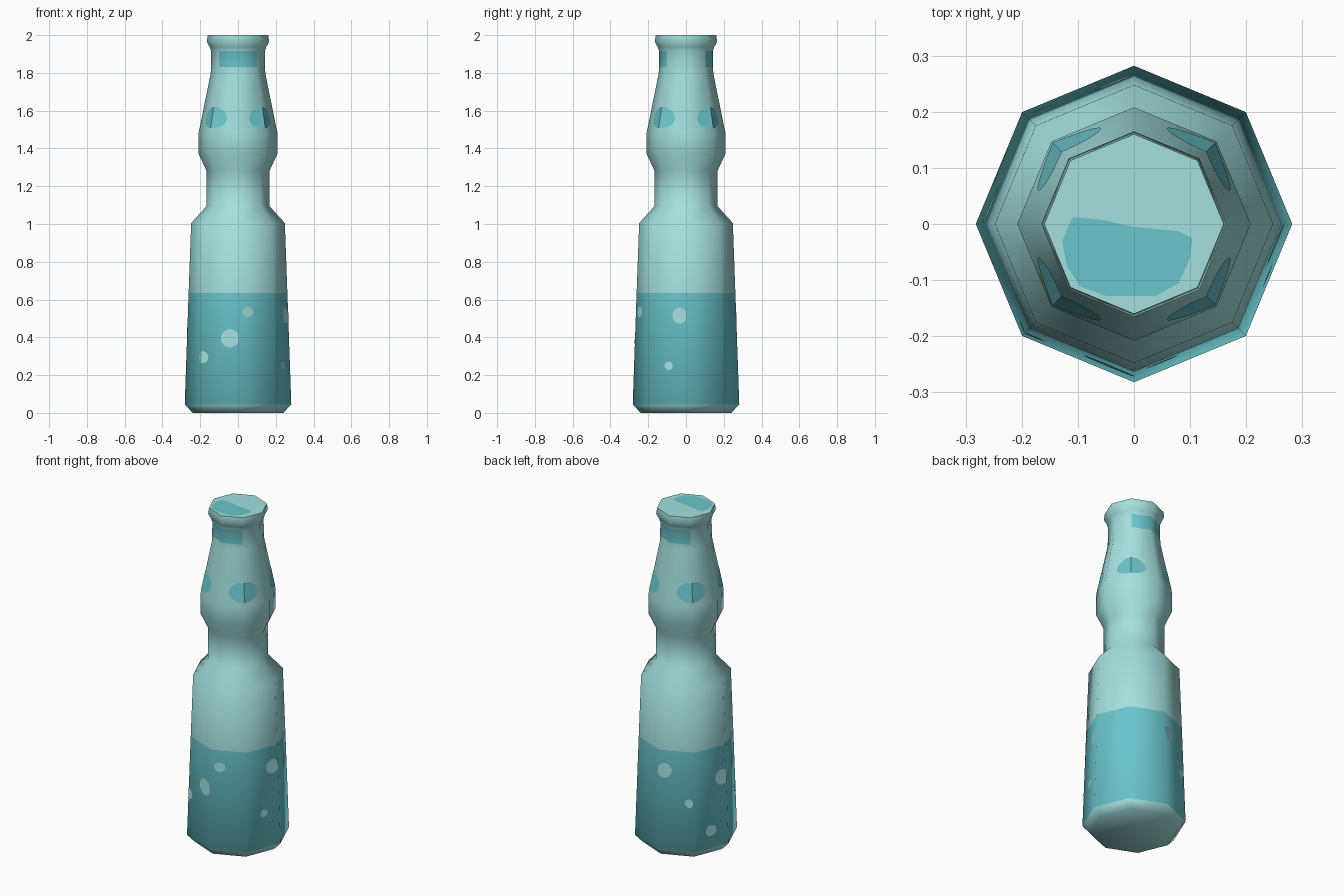
import bpy, bmesh, math

if "Cube" in bpy.data.objects:
    bpy.data.objects.remove(bpy.data.objects["Cube"])


def material(name, rgb):
    # sRGB 0-255 to linear
    lin = [((c / 255 + 0.055) / 1.055) ** 2.4 for c in rgb]
    m = bpy.data.materials.new(name)
    m.diffuse_color = (*lin, 1)
    m.use_nodes = True
    m.node_tree.nodes["Principled BSDF"].inputs["Base Color"].default_value = m.diffuse_color
    return m


glass = material("pale glass", (164, 224, 222))
teal = material("teal liquid", (106, 197, 204))

# bottle profile: (radius, height)
PROFILE = [(0.24, 0.0), (0.282, 0.045), (0.2615, 0.635), (0.248, 1.005),
           (0.166, 1.095), (0.166, 1.28), (0.208, 1.37), (0.208, 1.485),
           (0.145, 1.795), (0.143, 1.83), (0.142, 1.915), (0.15, 1.937),
           (0.165, 1.965), (0.16, 2.0)]
N = 8


def corner(k, r, z):
    a = k * math.tau / N
    return (r * math.cos(a), r * math.sin(a), z)


def finish(bm, name, mats):
    me = bpy.data.meshes.new(name)
    bm.to_mesh(me)
    bm.free()
    ob = bpy.data.objects.new(name, me)
    bpy.context.collection.objects.link(ob)
    for m in mats:
        me.materials.append(m)
    return ob


# bottle body
bm = bmesh.new()
rings = [[bm.verts.new(corner(k, r, z)) for k in range(N)] for r, z in PROFILE]
for i in range(len(rings) - 1):
    for k in range(N):
        j = (k + 1) % N
        f = bm.faces.new((rings[i][k], rings[i][j], rings[i + 1][j], rings[i + 1][k]))
        label = PROFILE[i][1] == 1.83 and k in (1, 2, 5, 6)   # neck patches, front and back
        f.material_index = 1 if i == 1 or label else 0        # liquid band
bm.faces.new(rings[0][::-1])
bm.faces.new(rings[-1])
bottle = finish(bm, "bottle", [glass, teal])
bpy.context.view_layer.objects.active = bottle
bottle.select_set(True)
bpy.ops.object.shade_smooth_by_angle(angle=math.radians(52))


def on_surface(k, t, z, lift=0.0015):
    # point on side k, fraction t along it, just outside the glass
    for (r0, z0), (r1, z1) in zip(PROFILE, PROFILE[1:]):
        if z0 <= z <= z1:
            r = r0 + (r1 - r0) * (z - z0) / (z1 - z0) + lift
            break
    a, b = corner(k, r, z), corner(k + 1, r, z)
    return [p + (q - p) * t for p, q in zip(a, b)]


def spot(bm, a, z, w, up, down, sides):
    # rounded spot centred at a (in side units), clipped to the given sides
    for k in sides:
        pts = []
        for i in range(48):
            c, s = math.cos(i * math.tau / 48), math.sin(i * math.tau / 48)
            x = a + w * c - k
            if -1e-6 <= x <= 1 + 1e-6:
                pts.append((x, z + s * (up if s > 0 else down)))
        # keep the outline continuous when the clip splits the start point
        mx = sum(p[0] for p in pts) / len(pts)
        mz = sum(p[1] for p in pts) / len(pts)
        pts.sort(key=lambda p: math.atan2((p[1] - mz) * 5, p[0] - mx))
        bm.faces.new([bm.verts.new(on_surface(k, x, h)) for x, h in pts])


# pale bubbles in the liquid: centre, height, half width, half height, sides
BUBBLES = [(6.27, 0.535, 0.15, 0.028, (6,)), (5.78, 0.395, 0.25, 0.048, (5,)),
           (5.03, 0.295, 0.16, 0.032, (4, 5)), (7.82, 0.515, 0.2, 0.042, (7,)),
           (7.53, 0.25, 0.11, 0.022, (7,)), (2.18, 0.515, 0.2, 0.042, (2,)),
           (2.85, 0.33, 0.11, 0.025, (2,)), (3.85, 0.45, 0.2, 0.045, (3,)),
           (3.49, 0.15, 0.16, 0.032, (3,))]
bm = bmesh.new()
for a, z, w, h, sides in BUBBLES:
    spot(bm, a, z, w, h, h, sides)
finish(bm, "bubbles", [glass])

# teal spots on the four diagonal edges of the upper bulge
bm = bmesh.new()
for e in (1, 3, 5, 7):
    spot(bm, e, 1.555, 0.57, 0.065, 0.048, (e - 1, e))
finish(bm, "shoulder_spots", [teal])

# teal patch on the cap
bm = bmesh.new()
CAP = [(-0.128, -0.03), (-0.12, -0.075), (-0.095, -0.112), (-0.05, -0.128),
       (0.04, -0.128), (0.08, -0.105), (0.1, -0.06), (0.104, -0.025),
       (0.08, -0.013), (0.0, -0.005), (-0.06, 0.008), (-0.11, 0.012)]
bm.faces.new([bm.verts.new((x, y, 2.001)) for x, y in CAP])
finish(bm, "cap_patch", [teal])
